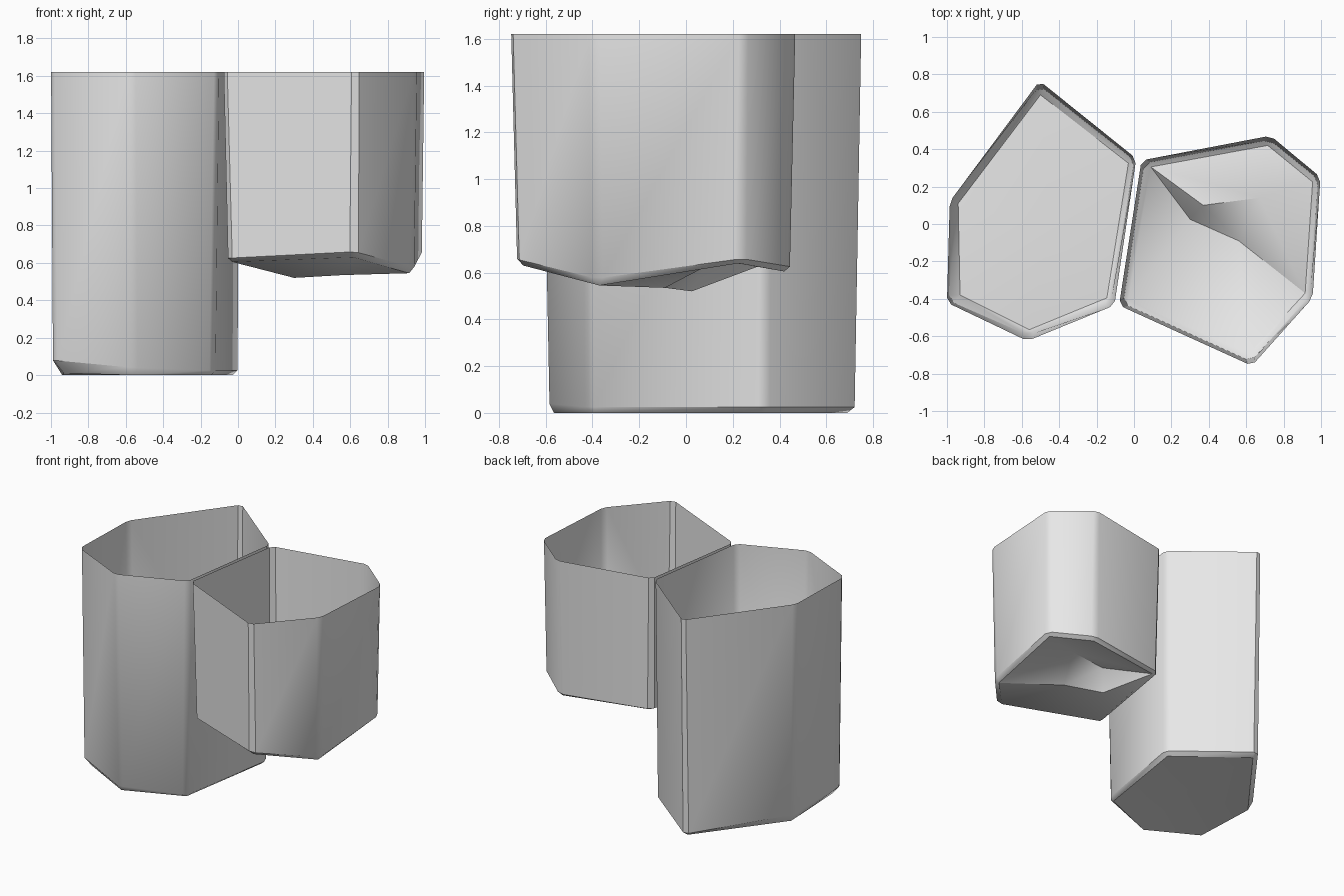
import bpy
import bmesh
from mathutils import Vector

if "Cube" in bpy.data.objects:
    bpy.data.objects.remove(bpy.data.objects["Cube"])

TOP = 1.62

grey = bpy.data.materials.new("light_grey")
grey.diffuse_color = (0.8, 0.8, 0.8, 1)
grey.use_nodes = True
grey.node_tree.nodes["Principled BSDF"].inputs["Base Color"].default_value = grey.diffuse_color


def cut_corners(ring, size):
    """Replace each corner by two points so the vertical edges are softened."""
    pts = [Vector(p) for p in ring]
    out = []
    for i, p in enumerate(pts):
        for q in (pts[i - 1], pts[(i + 1) % len(pts)]):
            out.append(p + (q - p).normalized() * size)
    return out


def open_pot(name, rim, wall, floor, inner, floor_faces):
    """Thin open-topped shell: rim ring, lower wall ring, floor ring, folded floor."""
    bm = bmesh.new()
    n = len(rim)
    a = [bm.verts.new(p) for p in cut_corners([(x, y, TOP) for x, y in rim], 0.025)]
    b = [bm.verts.new(p) for p in cut_corners(wall, 0.03)]
    f = [bm.verts.new(p) for p in floor + inner]
    for i in range(2 * n):
        j = (i + 1) % (2 * n)
        bm.faces.new((a[i], a[j], b[j], b[i]))
    # softened bottom edge
    for i in range(n):
        j = (i + 1) % n
        bm.faces.new((b[2 * i], b[2 * i + 1], f[i]))
        bm.faces.new((b[2 * i + 1], b[2 * j], f[j], f[i]))
    # floor facets
    for face in floor_faces:
        bm.faces.new([f[k] for k in face])
    bmesh.ops.recalc_face_normals(bm, faces=bm.faces)
    mesh = bpy.data.meshes.new(name)
    bm.to_mesh(mesh)
    bm.free()
    mesh.materials.append(grey)
    ob = bpy.data.objects.new(name, mesh)
    bpy.context.collection.objects.link(ob)
    bpy.ops.object.select_all(action='DESELECT')
    ob.select_set(True)
    bpy.context.view_layer.objects.active = ob
    bpy.ops.object.shade_smooth_by_angle(angle=0.6)


# tall pot standing on the ground, almost flat floor
open_pot(
    "tall_pot",
    [(-0.505, 0.765), (0.012, 0.35), (-0.105, -0.435), (-0.57, -0.625), (-1.0, -0.42), (-0.985, 0.12)],
    [(-0.505, 0.74, 0.025), (0.002, 0.34, 0.025), (-0.125, -0.42, 0.025),
     (-0.565, -0.595, 0.04), (-0.99, -0.41, 0.08), (-0.975, 0.12, 0.06)],
    [(-0.5, 0.69, 0), (-0.03, 0.325, 0), (-0.145, -0.395, 0),
     (-0.56, -0.565, 0), (-0.93, -0.38, 0.01), (-0.94, 0.11, 0)],
    [(-0.45, -0.03, 0.025)],
    [(i, (i + 1) % 6, 6) for i in range(6)])

# short raised pot, floor folded into a notch
open_pot(
    "short_pot",
    [(0.04, 0.34), (0.73, 0.472), (0.997, 0.25), (0.955, -0.395), (0.63, -0.758), (-0.08, -0.435)],
    [(0.055, 0.325, 0.64), (0.725, 0.45, 0.625), (0.985, 0.24, 0.66),
     (0.94, -0.385, 0.575), (0.625, -0.735, 0.66), (-0.058, -0.425, 0.625)],
    [(0.09, 0.305, 0.625), (0.715, 0.42, 0.605), (0.955, 0.225, 0.64),
     (0.915, -0.37, 0.545), (0.615, -0.695, 0.63), (-0.03, -0.405, 0.605)],
    # low crease (6, 7) and the raised notch ceiling (8, 9)
    [(0.3, 0.025, 0.52), (0.56, -0.09, 0.535), (0.37, 0.1, 0.66), (0.67, 0.14, 0.655)],
    [(0, 8, 9), (0, 9, 1), (1, 9, 2), (2, 9, 3), (9, 7, 3), (8, 7, 9),
     (0, 6, 8), (6, 7, 8), (5, 6, 0), (5, 4, 6), (4, 7, 6), (4, 3, 7)])
